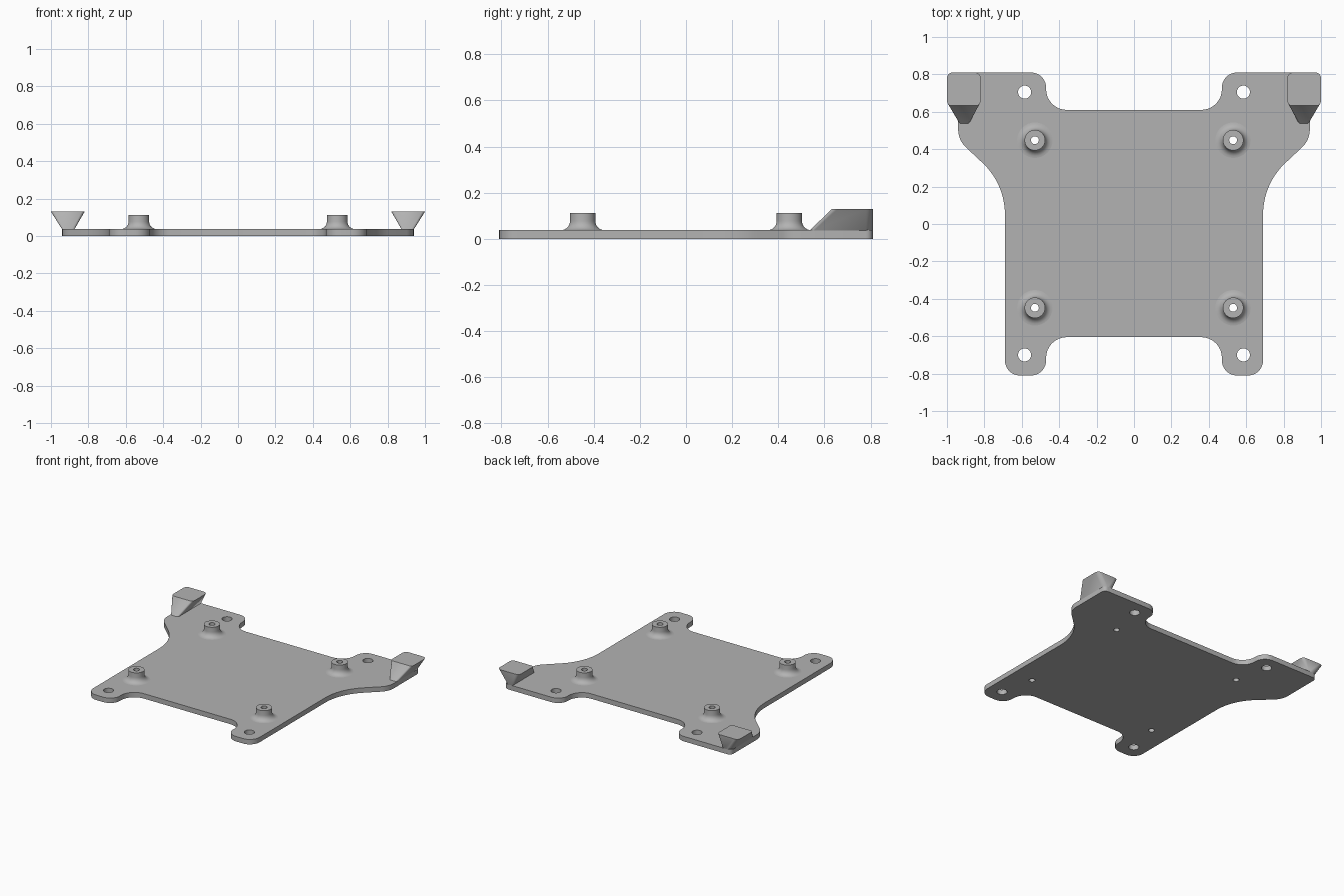
import bpy, bmesh, math

if "Cube" in bpy.data.objects:
    bpy.data.objects.remove(bpy.data.objects["Cube"])

T = 0.037          # plate thickness
BOSS = (0.53, 0.448)
HOLE = 0.021       # screw hole through each boss

grey = bpy.data.materials.new("light_grey")
grey.diffuse_color = (0.45, 0.45, 0.45, 1)
grey.use_nodes = True
grey.node_tree.nodes["Principled BSDF"].inputs["Base Color"].default_value = grey.diffuse_color


def arc(cx, cy, r, a0, a1, n=8):
    """Points along an arc, angles in degrees."""
    out = []
    for i in range(n + 1):
        a = math.radians(a0 + (a1 - a0) * i / n)
        out.append((cx + r * math.cos(a), cy + r * math.sin(a)))
    return out


def finish(bm, name):
    bmesh.ops.recalc_face_normals(bm, faces=bm.faces)
    me = bpy.data.meshes.new(name)
    bm.to_mesh(me)
    bm.free()
    me.materials.append(grey)
    ob = bpy.data.objects.new(name, me)
    bpy.context.collection.objects.link(ob)
    bpy.ops.object.select_all(action='DESELECT')
    ob.select_set(True)
    bpy.context.view_layer.objects.active = ob
    bpy.ops.object.shade_smooth_by_angle(angle=math.radians(30))
    return ob


# Plate: right half outline from front to back, mirrored to the left
half = (arc(0.36, -0.715, 0.11, 90, 0)             # front notch
        + arc(0.55, -0.73, 0.08, 180, 270)         # front ear
        + arc(0.61, -0.73, 0.08, 270, 360)
        + arc(1.07, 0.05, 0.38, 180, 135, 12)      # flare to the rear arm
        + arc(0.81, 0.505, 0.13, -45, 0)
        + arc(0.91, 0.78, 0.03, 0, 90, 5)          # rear outer corner
        + arc(0.55, 0.73, 0.08, 90, 180)           # rear ear
        + arc(0.36, 0.72, 0.11, 0, -90))           # rear notch
outline = half + [(-x, y) for x, y in reversed(half)]

loops = [outline]
for s in (-1, 1):
    for y in (-0.7, 0.705):
        loops.append(arc(s * 0.585, y, 0.035, 0, 360, 32)[:-1])
    for t in (-1, 1):
        loops.append(arc(s * BOSS[0], t * BOSS[1], HOLE, 0, 360, 32)[:-1])

bm = bmesh.new()
for loop in loops:
    vs = [bm.verts.new((x, y, 0)) for x, y in loop]
    for a, b in zip(vs, vs[1:] + vs[:1]):
        bm.edges.new((a, b))
bmesh.ops.triangle_fill(bm, use_beauty=True, edges=bm.edges[:], normal=(0, 0, 1))
ext = bmesh.ops.extrude_face_region(bm, geom=bm.faces[:], use_keep_orig=True)
bmesh.ops.translate(bm, vec=(0, 0, T),
                    verts=[v for v in ext["geom"] if isinstance(v, bmesh.types.BMVert)])
finish(bm, "base_plate")


# Standoff bosses: turned profile with a flared foot and an open bore
def standoff(x, y, name):
    prof = [(HOLE, T), (HOLE, 0.112), (0.055, 0.112)]
    prof += arc(0.095, T + 0.04, 0.04, 180, 270, 6)
    bm = bmesh.new()
    vs = [bm.verts.new((x + r, y, z)) for r, z in prof]
    es = [bm.edges.new(p) for p in zip(vs, vs[1:])]
    bmesh.ops.spin(bm, geom=vs + es, cent=(x, y, 0), axis=(0, 0, 1),
                   angle=math.tau, steps=32, use_merge=True)
    bmesh.ops.remove_doubles(bm, verts=bm.verts, dist=1e-5)
    finish(bm, name)


# Clip wedges: hull of a rounded top over a narrower, longer foot
def clip(s, name):
    top = (arc(0.85, 0.78, 0.03, 90, 180, 5) + arc(0.85, 0.66, 0.03, 180, 240, 4)
           + arc(0.97, 0.66, 0.03, 300, 360, 4) + arc(0.97, 0.78, 0.03, 0, 90, 5))
    foot = (arc(0.895, 0.555, 0.02, 180, 270, 4) + arc(0.92, 0.555, 0.02, 270, 360, 4)
            + [(0.94, 0.78), (0.91, 0.81), (0.875, 0.81)])
    bm = bmesh.new()
    for pts, z in ((top, 0.13), (foot, T - 0.002)):
        for x, y in pts:
            bm.verts.new((s * x, y, z))
    bmesh.ops.convex_hull(bm, input=bm.verts[:])
    bmesh.ops.dissolve_limit(bm, angle_limit=0.01, verts=bm.verts[:], edges=bm.edges[:])
    finish(bm, name)


for s, side in ((-1, "left"), (1, "right")):
    clip(s, "clip_" + side)
    for t, end in ((-1, "front"), (1, "rear")):
        standoff(s * BOSS[0], t * BOSS[1], f"standoff_{end}_{side}")
